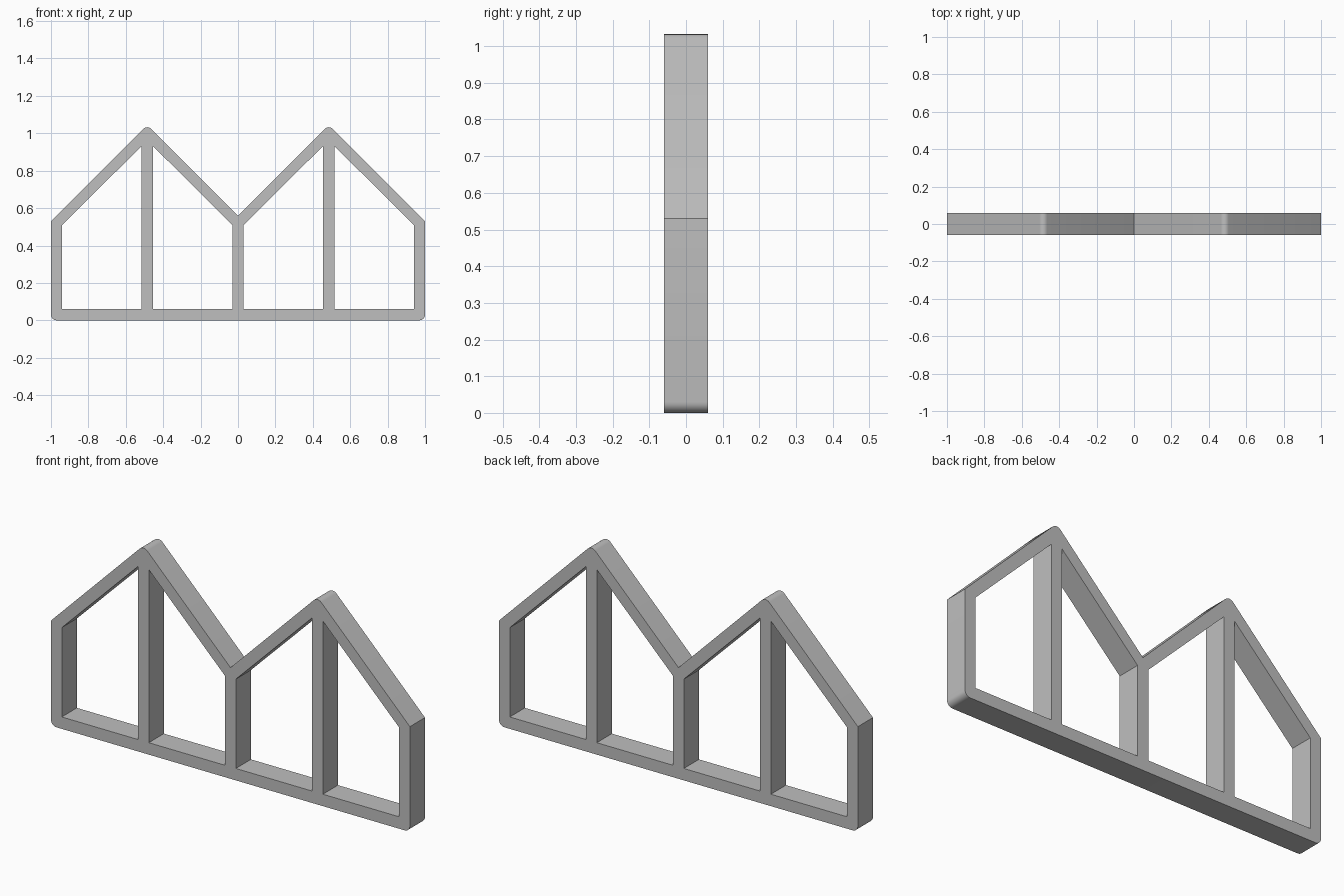
import bpy, bmesh, math
from mathutils import Vector

cube = bpy.data.objects.get("Cube")
if cube:
    bpy.data.objects.remove(cube, do_unlink=True)

BAR = 0.06      # width of every bar
DEPTH = 0.12    # thickness front to back
RIDGE = 0.485   # x of each gable peak
EAVE = 0.53     # height of the outer walls
VALLEY = 0.56   # height where the gables meet
RADIUS = 0.03   # rounding of base corners and peaks

grey = bpy.data.materials.new("plain_grey")
grey.use_nodes = True
colour = (0.52, 0.52, 0.52, 1)
grey.diffuse_color = colour
grey.node_tree.nodes["Principled BSDF"].inputs["Base Color"].default_value = colour


def rounded(prev, corner, following, steps=6):
    """Points of an arc that replaces a sharp corner."""
    c = Vector(corner)
    a = (Vector(prev) - c).normalized()
    b = (Vector(following) - c).normalized()
    half = a.angle(b) / 2
    centre = c + (a + b).normalized() * RADIUS / math.sin(half)
    start = c + a * RADIUS / math.tan(half) - centre
    end = c + b * RADIUS / math.tan(half) - centre
    total = math.pi - 2 * half
    return [centre + (start * math.sin((1 - i / steps) * total)
                      + end * math.sin(i / steps * total)) / math.sin(total)
            for i in range(steps + 1)]


# Outer silhouette, with rounded base corners and peaks
peak = EAVE + 1 - RIDGE
corners = [(-1, 0), (1, 0), (1, EAVE), (RIDGE, peak), (0, VALLEY),
           (-RIDGE, peak), (-1, EAVE)]
outline = []
for i, p in enumerate(corners):
    if p[1] in (0, peak):
        outline += rounded(corners[i - 1], p, corners[(i + 1) % len(corners)])
    else:
        outline.append(Vector(p))

# Four window openings, mirrored about the centre post
half_bar = BAR / 2
low, high = 0.51, 0.932
openings = []
for side in (-1, 1):
    for wall, post in ((1 - BAR, RIDGE + half_bar), (half_bar, RIDGE - half_bar)):
        openings.append([Vector((side * wall, BAR)), Vector((side * wall, low)),
                         Vector((side * post, high)), Vector((side * post, BAR))])

# Filled, extruded profile
curve = bpy.data.curves.new("double_gable_frame", "CURVE")
curve.dimensions = "2D"
curve.fill_mode = "BOTH"
curve.extrude = DEPTH / 2
for loop in [outline] + openings:
    spline = curve.splines.new("POLY")
    spline.points.add(len(loop) - 1)
    for point, p in zip(spline.points, loop):
        point.co = (p.x, p.y, 0, 1)
    spline.use_cyclic_u = True

frame = bpy.data.objects.new("double_gable_frame", curve)
bpy.context.collection.objects.link(frame)
frame.rotation_euler.x = math.pi / 2
bpy.ops.object.select_all(action="DESELECT")
frame.select_set(True)
bpy.context.view_layer.objects.active = frame
bpy.ops.object.convert(target="MESH")
bpy.ops.object.transform_apply(location=False, rotation=True, scale=False)

# Weld the caps to the sides
mesh = frame.data
bm = bmesh.new()
bm.from_mesh(mesh)
bmesh.ops.remove_doubles(bm, verts=bm.verts, dist=0.0005)
bmesh.ops.recalc_face_normals(bm, faces=bm.faces)
bm.to_mesh(mesh)
bm.free()
mesh.materials.clear()
mesh.materials.append(grey)
bpy.ops.object.shade_smooth_by_angle(angle=math.radians(30))
